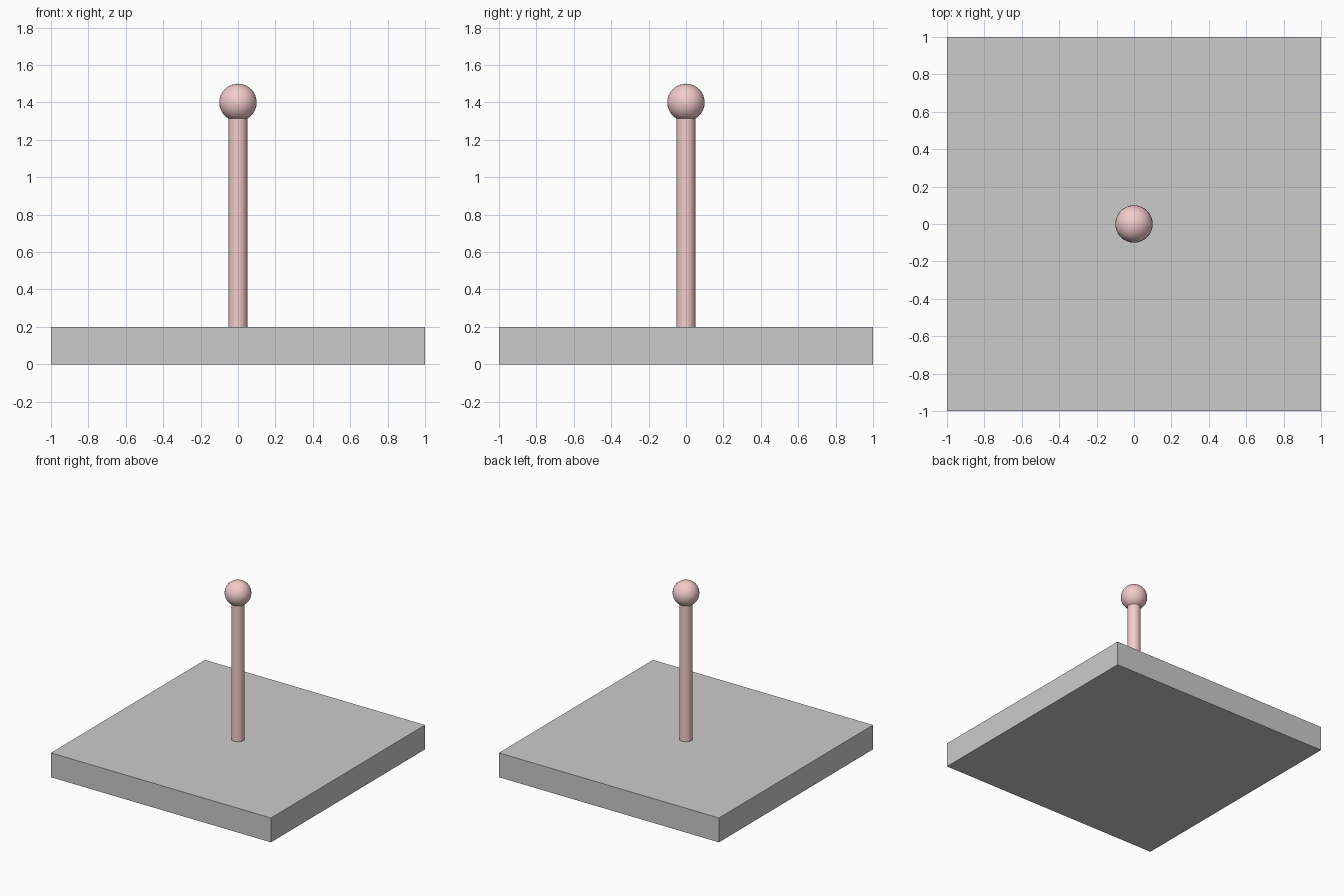
import bpy
import math

if "Cube" in bpy.data.objects:
    bpy.data.objects.remove(bpy.data.objects["Cube"])

pink = bpy.data.materials.new("pink")
pink.diffuse_color = (0.9, 0.6, 0.6, 1)
pink.use_nodes = True
pink.node_tree.nodes["Principled BSDF"].inputs["Base Color"].default_value = pink.diffuse_color

BASE_TOP = 0.2
BALL_Z = 1.4


def finish(name, material=None, smooth=False):
    obj = bpy.context.object
    obj.name = name
    if material:
        obj.data.materials.append(material)
    if smooth:
        bpy.ops.object.shade_smooth_by_angle(angle=math.radians(30))
    return obj


# Square base slab
bpy.ops.mesh.primitive_cube_add(size=1, location=(0, 0, BASE_TOP / 2))
base = finish("base")
base.scale = (2, 2, BASE_TOP)
bpy.ops.object.transform_apply(location=False, rotation=False, scale=True)

# Upright stick, running from the base up into the ball
bpy.ops.mesh.primitive_cylinder_add(
    vertices=32, radius=0.05, depth=BALL_Z - BASE_TOP,
    location=(0, 0, (BALL_Z + BASE_TOP) / 2))
finish("stick", pink, smooth=True)

# Ball on top of the stick
bpy.ops.mesh.primitive_uv_sphere_add(
    segments=32, ring_count=16, radius=0.1, location=(0, 0, BALL_Z))
finish("ball_knob", pink, smooth=True)
